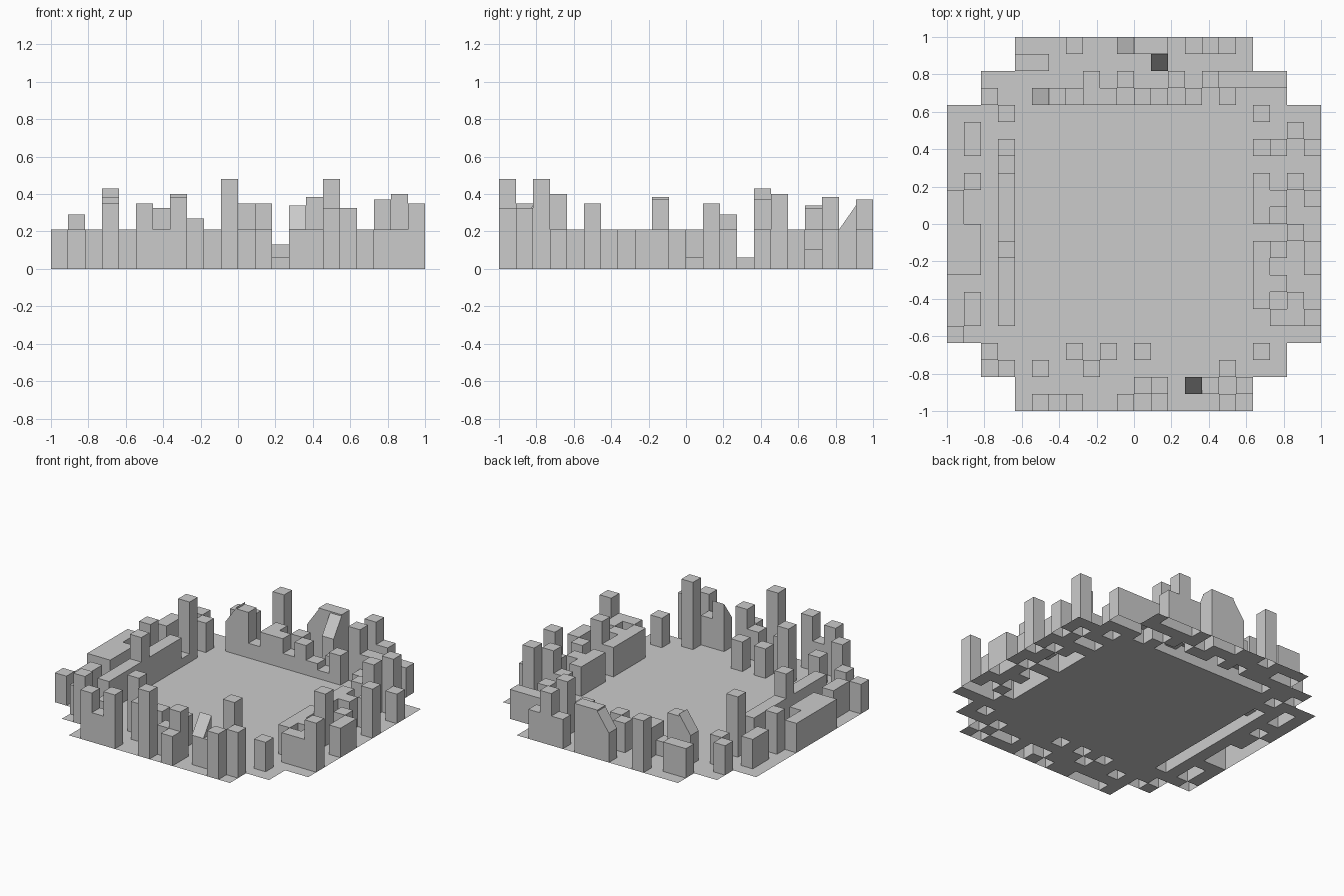
import bpy, bmesh

if "Cube" in bpy.data.objects:
    bpy.data.objects.remove(bpy.data.objects["Cube"])

# Plan of the block city, back row first. ' ' = empty, '.' = ground, letters = block heights
PLAN = [
    "    ...g..xff.bgb.    ",
    "    bb......y.....    ",
    "  ......b.b..m.hbbbb  ",
    "  b..xekbbkbklb.k...  ",
    "...b..............b...",
    ".b..................i.",
    ".b.j..............bg.b",
    "...l..................",
    ".d.b..............b.b.",
    "b..b..............bb.f",
    "b..b..............bl..",
    "bb.b................b.",
    "bb.h..............bg.b",
    "bb.b..............b..b",
    "...b..............bb..",
    ".b.b..............b.b.",
    ".b.b...............bbf",
    "b.....................",
    "  b....i.b.b......b.  ",
    "  .f.b..c.......J...  ",
    "    .......bf.yb.e    ",
    "    .fbh..J.b...e.    ",
]
HEIGHT = {'.': 0, 'l': .06, 'k': .105, 'm': .13, 'b': .21, 'c': .27, 'd': .29, 'e': .325,
          'f': .35, 'g': .37, 'h': .385, 'i': .40, 'j': .43, 'J': .48}
N = 22
S = 2 / N


def kind(r, c):
    return PLAN[r][c] if 0 <= r < N and 0 <= c < N else ' '


def corners(r, c):
    """Roof heights at front-left, front-right, back-right, back-left."""
    k = kind(r, c)
    if k == 'y':                        # roof sloping down to the front
        return [.21, .21, .34, .34]
    if k == 'x':                        # roof sloping down to the left
        return [.21, .34, .34, .21]
    return [HEIGHT.get(k, 0)] * 4


def face(bm, pts):
    out = []
    for p in pts:
        if p not in out:
            out.append(p)
    if len(out) > 2:
        bm.faces.new([bm.verts.new(p) for p in out])


def finish(bm, name):
    bmesh.ops.remove_doubles(bm, verts=bm.verts, dist=1e-4)
    me = bpy.data.meshes.new(name)
    bm.to_mesh(me)
    bm.free()
    bpy.context.collection.objects.link(bpy.data.objects.new(name, me))


ground, blocks = bmesh.new(), bmesh.new()
# neighbour offset, own edge corners, matching neighbour corners
SIDES = [(1, 0, 0, 1, 3, 2), (0, 1, 1, 2, 0, 3), (-1, 0, 2, 3, 1, 0), (0, -1, 3, 0, 2, 1)]
for r in range(N):
    for c in range(N):
        if kind(r, c) == ' ':
            continue
        x, y = -1 + c * S, 1 - (r + 1) * S
        xy = [(x, y), (x + S, y), (x + S, y + S), (x, y + S)]
        z = corners(r, c)
        # ground tile or block roof
        face(ground if max(z) == 0 else blocks, [(*p, h) for p, h in zip(xy, z)])
        # walls where this cell stands above its neighbour
        for dr, dc, a, b, na, nb in SIDES:
            w = corners(r + dr, c + dc)
            if z[a] + z[b] > w[na] + w[nb]:
                face(blocks, [(*xy[a], w[na]), (*xy[b], w[nb]), (*xy[b], z[b]), (*xy[a], z[a])])

finish(ground, "ground_plate")
finish(blocks, "city_blocks")
